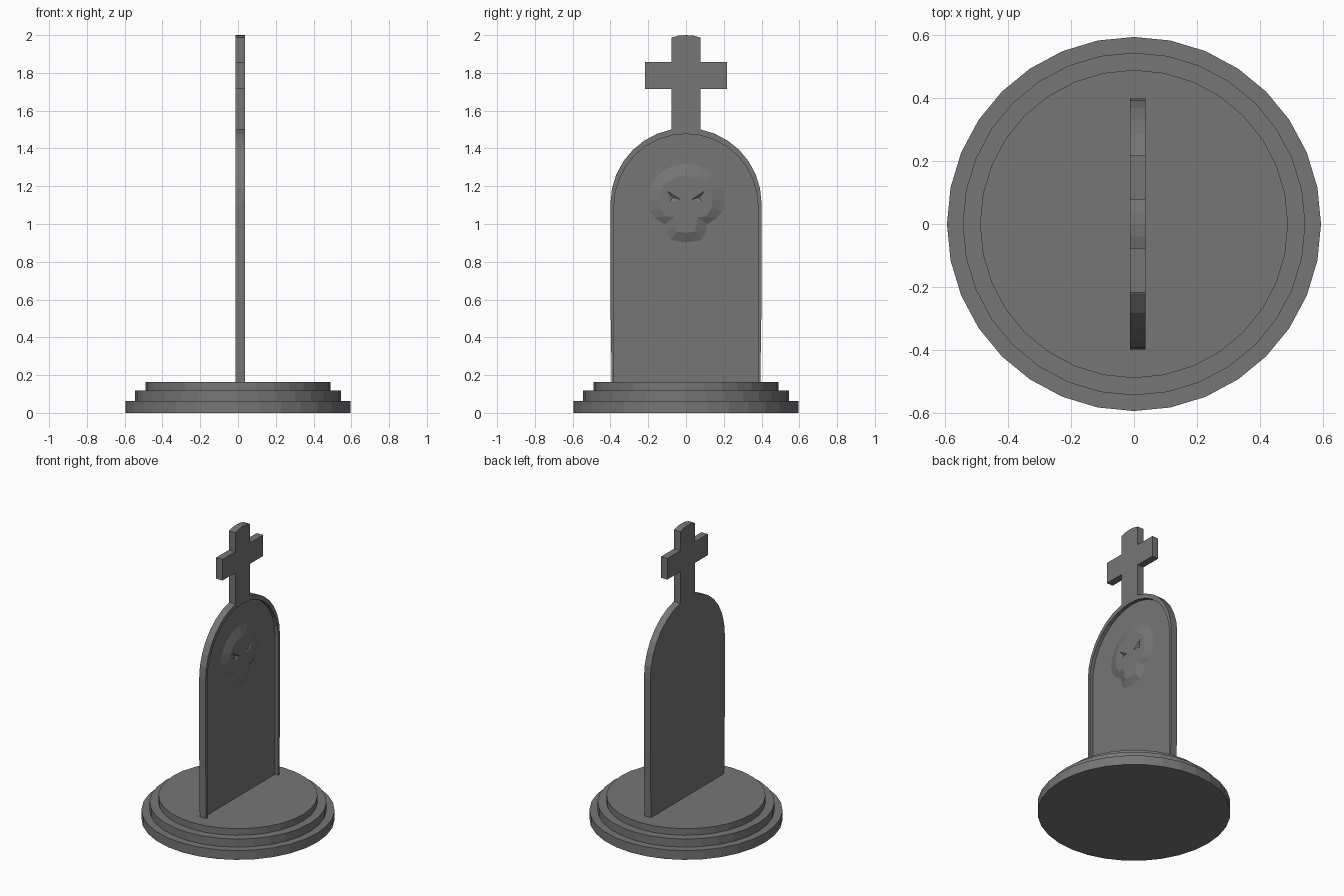
import bpy, bmesh
from math import sin, cos, pi

if "Cube" in bpy.data.objects:
    bpy.data.objects.remove(bpy.data.objects["Cube"])

STEP = pi / 16            # 32-sided circles throughout
BACK, PANEL, FRONT = -0.012, 0.012, 0.036

stone = bpy.data.materials.new("dark_stone")
stone.diffuse_color = (0.18, 0.18, 0.18, 1)
stone.use_nodes = True
stone.node_tree.nodes["Principled BSDF"].inputs["Base Color"].default_value = stone.diffuse_color


def mirror(half):
    """Close a right-hand (y, z) half outline by mirroring it in y."""
    return half + [(-y, z) for y, z in reversed(half) if abs(y) > 1e-6]


def loft(name, rings):
    """Solid from equal-length closed rings of 3D points, capped at both ends."""
    bm = bmesh.new()
    rows = [[bm.verts.new(p) for p in ring] for ring in rings]
    n = len(rows[0])
    for a, b in zip(rows, rows[1:]):
        for i in range(n):
            j = (i + 1) % n
            bm.faces.new((a[i], a[j], b[j], b[i]))
    bm.faces.new(rows[0])
    bm.faces.new(rows[-1])
    bmesh.ops.recalc_face_normals(bm, faces=bm.faces)
    mesh = bpy.data.meshes.new(name)
    bm.to_mesh(mesh)
    bm.free()
    mesh.materials.append(stone)
    obj = bpy.data.objects.new(name, mesh)
    bpy.context.collection.objects.link(obj)
    return obj


def plate(outline, x):
    """Place a (y, z) outline at depth x."""
    return [(x, y, z) for y, z in outline]


def cut(target, cutter):
    mod = target.modifiers.new("cut", 'BOOLEAN')
    mod.operation = 'DIFFERENCE'
    mod.solver = 'EXACT'
    mod.object = cutter
    cutter.hide_render = True
    cutter.display_type = 'WIRE'


# Three-step round base
steps = [(0.595, 0), (0.595, 0.063), (0.545, 0.063),
         (0.545, 0.118), (0.49, 0.118), (0.49, 0.163)]
loft("stepped_base", [[(r * cos(i * STEP), r * sin(i * STEP), z)
                       for i in range(32)] for r, z in steps])

# Headstone slab with arched top and cross, one outline
half = [(0.393, 0.14), (0.4, 0.6)]
half += [(0.4 * cos(i * STEP), 1.108 + 0.4 * sin(i * STEP)) for i in range(8)]
half += [(0.078, 1.715), (0.218, 1.715), (0.218, 1.858), (0.078, 1.858),
         (0.078, 1.987), (0.04, 1.997), (0, 2.0)]
outline = mirror(half)
slab = loft("headstone", [plate(outline, BACK), plate(outline, FRONT)])

# Recessed front panel
half = [(0.381, 0.1)]
half += [(0.381 * cos(i * STEP), 1.096 + 0.381 * sin(i * STEP)) for i in range(9)]
recess = mirror(half)
cut(slab, loft("panel_cutter", [plate(recess, PANEL), plate(recess, 0.1)]))

# Bevelled skull relief, its rear edge just inside the panel
outer = mirror([(0, 1.325), (0.08, 1.308), (0.15, 1.262), (0.192, 1.2),
                (0.208, 1.13), (0.196, 1.07), (0.165, 1.03), (0.115, 0.997),
                (0.108, 0.96), (0.08, 0.912), (0, 0.9)])
inner = mirror([(0, 1.255), (0.05, 1.247), (0.1, 1.22), (0.13, 1.18),
                (0.14, 1.13), (0.132, 1.08), (0.105, 1.04), (0.062, 1.035),
                (0.055, 0.99), (0.05, 0.96), (0, 0.953)])
skull = loft("skull_relief", [plate(outer, 0.011), plate(inner, 0.033)])

# Slanted shallow eye sockets
for side, name in ((-1, "left"), (1, "right")):
    eye = [(side * y, z) for y, z in ((0.03, 1.13), (0.1, 1.175), (0.085, 1.115))]
    cy, cz = side * 0.072, 1.14
    floor = [(cy + (y - cy) * 0.1, cz + (z - cz) * 0.1) for y, z in eye]
    cut(skull, loft(name + "_eye_cutter",
                    [plate(floor, 0.023), plate(eye, 0.033), plate(eye, 0.06)]))
